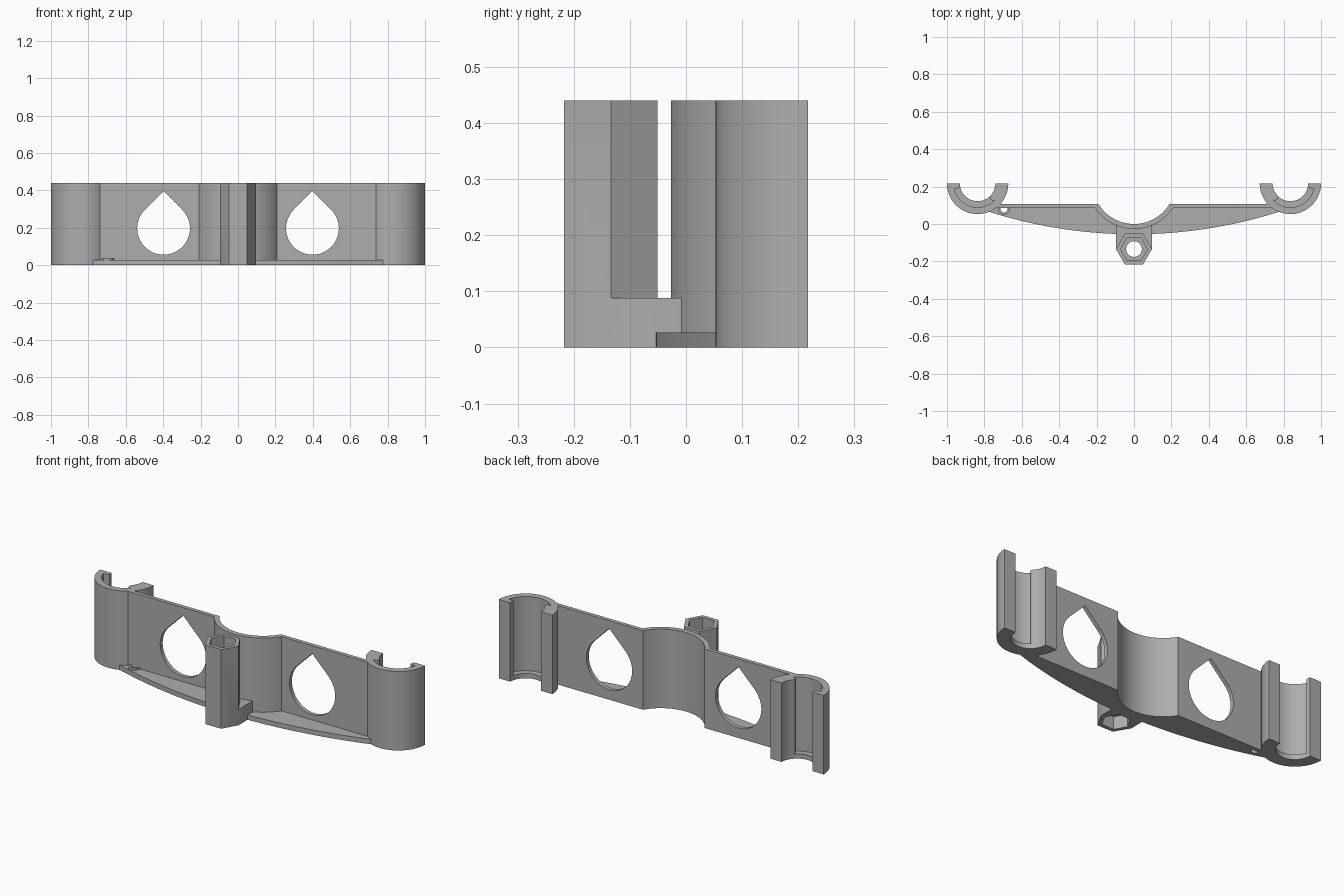
import bpy, bmesh
from math import sin, cos, pi, radians, sqrt, asin

cube = bpy.data.objects.get("Cube")
if cube:
    bpy.data.objects.remove(cube, do_unlink=True)

grey = bpy.data.materials.new("plain_grey")
grey.use_nodes = True
grey.diffuse_color = (0.42, 0.42, 0.42, 1)
grey.node_tree.nodes["Principled BSDF"].inputs["Base Color"].default_value = (0.42, 0.42, 0.42, 1)

H = 0.44        # full height
BASE = 0.027    # base plate thickness


def arc(cx, cy, r, a0, a1, n=32):
    """Points on an arc, angles in degrees."""
    return [(cx + r * cos(radians(a0 + (a1 - a0) * i / n)),
             cy + r * sin(radians(a0 + (a1 - a0) * i / n))) for i in range(n + 1)]


def polygon(cx, cy, r, n):
    return arc(cx, cy, r, 0, 360, n)[:-1]


def prism(name, pts, lo, hi, axis="z"):
    """Extrude a flat outline along z, or along y for outlines in the xz plane."""
    bm = bmesh.new()
    place = (lambda p: (p[0], p[1], lo)) if axis == "z" else (lambda p: (p[0], lo, p[1]))
    face = bm.faces.new([bm.verts.new(place(p)) for p in pts])
    grown = bmesh.ops.extrude_face_region(bm, geom=[face])["geom"]
    shift = (0, 0, hi - lo) if axis == "z" else (0, hi - lo, 0)
    bmesh.ops.translate(bm, vec=shift, verts=[v for v in grown if isinstance(v, bmesh.types.BMVert)])
    bmesh.ops.recalc_face_normals(bm, faces=bm.faces)
    mesh = bpy.data.meshes.new(name)
    bm.to_mesh(mesh)
    bm.free()
    mesh.materials.append(grey)
    obj = bpy.data.objects.new(name, mesh)
    bpy.context.collection.objects.link(obj)
    return obj


def combine(obj, others, operation="DIFFERENCE"):
    """Boolean the other objects into obj, then remove them."""
    for other in others:
        mod = obj.modifiers.new("cut", "BOOLEAN")
        mod.operation, mod.solver, mod.object = operation, "EXACT", other
    bpy.context.view_layer.update()
    graph = bpy.context.evaluated_depsgraph_get()
    mesh = bpy.data.meshes.new_from_object(obj.evaluated_get(graph))
    obj.modifiers.clear()
    obj.data = mesh
    for other in others:
        bpy.data.objects.remove(other, do_unlink=True)


# Upright wall with a curved middle saddle
SADDLE_Y, R_IN, R_OUT = 0.222, 0.222, 0.249
BACK, FRONT, END = 0.107, 0.085, 0.745
a_in = 180 + asin((SADDLE_Y - BACK) / R_IN) * 180 / pi
a_out = 180 + asin((SADDLE_Y - FRONT) / R_OUT) * 180 / pi
back_edge = [(-END, BACK)] + arc(0, SADDLE_Y, R_IN, a_in, 540 - a_in) + [(END, BACK)]
front_edge = [(-END, FRONT)] + arc(0, SADDLE_Y, R_OUT, a_out, 540 - a_out) + [(END, FRONT)]
wall = prism("wall", back_edge + front_edge[::-1], 0, H)

# Teardrop openings
drops = []
for side in (-1, 1):
    outline = arc(side * 0.398, 0.197, 0.141, 135, 405, 48) + [(side * 0.398, 0.197 + 0.141 * sqrt(2))]
    drops.append(prism("drop_cutter", outline, 0, 0.2, "y"))
combine(wall, drops)

# Bowed base plate, with its back edge inside the wall
R_BOW = 2.56
half = asin(0.775 / R_BOW) * 180 / pi
bow = arc(0, R_BOW - 0.055, R_BOW, 270 - half, 270 + half, 40)
inner = [(-END, 0.096)] + arc(0, SADDLE_Y, 0.238, a_out, 540 - a_out) + [(END, 0.096)]
base_plate = prism("base_plate", bow + inner[::-1], 0, BASE)

# Small eyelet near one end of the plate
EYE = (-0.695, 0.082)
combine(base_plate, [prism("hole_cutter", polygon(*EYE, 0.02, 20), -0.1, 0.1)])
eyelet = prism("eyelet", arc(*EYE, 0.033, 180, 360, 16) + arc(*EYE, 0.02, 360, 180, 16), 0, 0.036)

# Half-round clips: thin wall, bottom lip, thick jaws
parts = [wall, base_plate, eyelet]
CX, CY, R, R_WALL, R_LIP = 0.836, 0.217, 0.164, 0.128, 0.095
BAR = 222
cap = (R_LIP + R_WALL) / 2
cap_r = (R_WALL - R_LIP) / 2
for side, label in ((1, "left"), (-1, "right")):
    cap_x, cap_y = CX + cap * cos(radians(BAR)), CY + cap * sin(radians(BAR))
    shapes = {
        "clip_wall": (arc(CX, CY, R, 180, 360, 40) + arc(CX, CY, R_WALL, 360, 180, 40), H),
        "clip_lip": (arc(CX, CY, R, 180, 360, 40) + arc(CX, CY, R_LIP, 360, 180, 40), BASE),
        "inner_jaw": (arc(CX, CY, R, 180, BAR, 10)
                      + arc(cap_x, cap_y, cap_r, BAR, BAR + 180, 10)
                      + arc(CX, CY, R_LIP, BAR, 180, 10)[1:], H),
        "outer_jaw": (arc(CX, CY, R, 346, 360, 4) + arc(CX, CY, R_LIP, 360, 346, 4), H),
    }
    clip = None
    extras = []
    for name, (pts, top) in shapes.items():
        piece = prism(f"{label}_{name}", [(side * x, y) for x, y in pts], 0, top)
        parts.append(piece)

# Hexagonal post and the bracket that carries it
POST_Y, POST_R = -0.134, 0.096
post = prism("hex_post", polygon(0, POST_Y, POST_R, 6), 0, H)
bracket = prism("post_bracket", [(-POST_R, POST_Y), (POST_R, POST_Y),
                                 (POST_R, -0.008), (-POST_R, -0.008)], 0, 0.088)
combine(post, [bracket], "UNION")

# Nut pockets at both ends and a round bore through the post
combine(post, [prism("top_pocket", polygon(0, POST_Y, 0.072, 6), 0.35, 0.6),
               prism("bottom_pocket", polygon(0, POST_Y, 0.072, 6), -0.2, 0.07),
               prism("bore", polygon(0, POST_Y, 0.042, 32), -0.3, 0.7)])
parts.append(post)

# Smooth curved walls, keep hard edges
bpy.ops.object.select_all(action="DESELECT")
for obj in parts:
    obj.select_set(True)
bpy.context.view_layer.objects.active = wall
bpy.ops.object.shade_smooth_by_angle(angle=radians(30))
